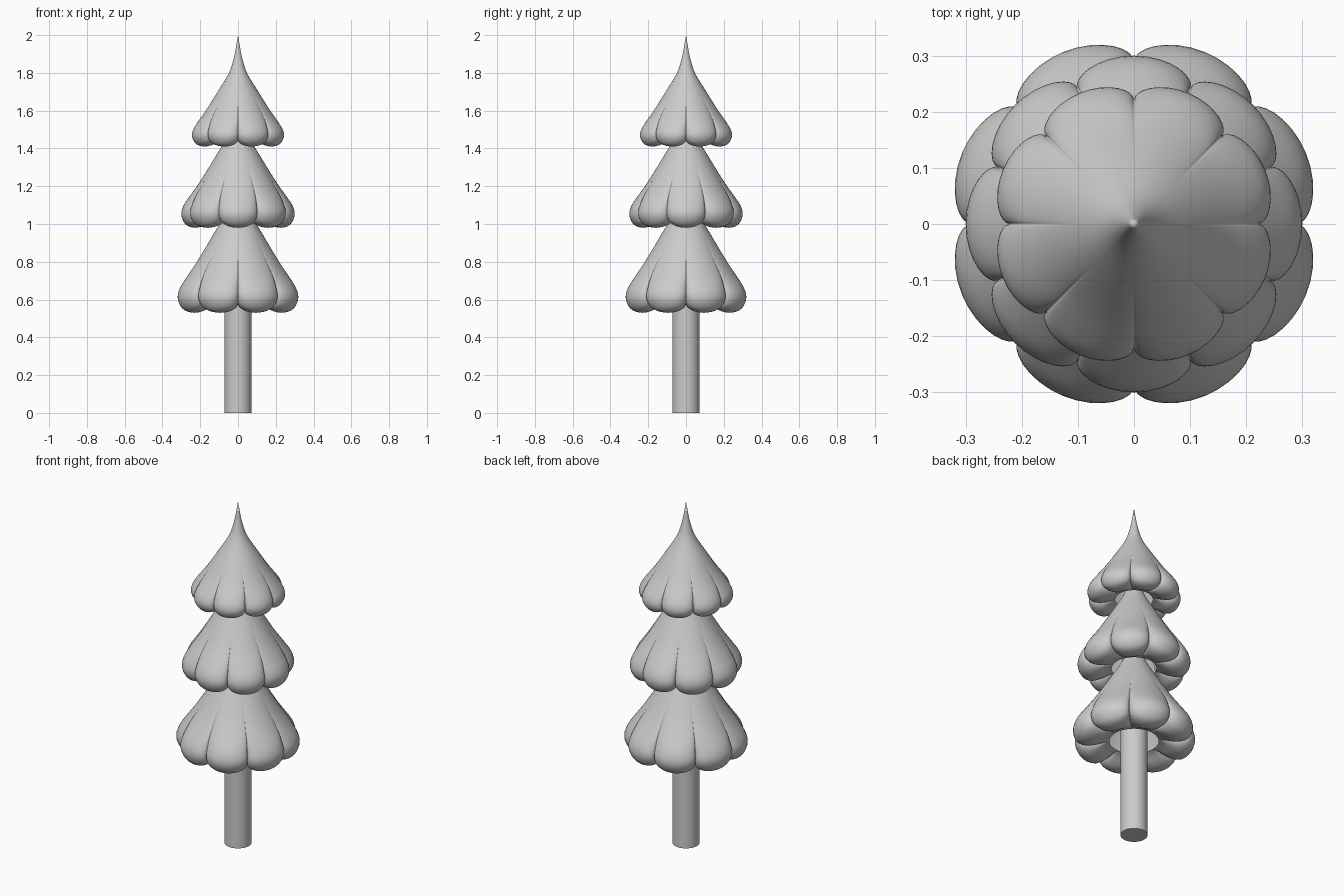
import bpy, bmesh
from math import sin, cos, pi
from mathutils import Vector

if "Cube" in bpy.data.objects:
    bpy.data.objects.remove(bpy.data.objects["Cube"])

# Skirt profiles (radius, height above lowest point): over a lobe and in the groove between lobes
UPPER = [(.01, .53), (.024, .46), (.05, .385), (.105, .295)]
LOBE = UPPER + [(.17, .195), (.215, .135), (.243, .095), (.253, .06), (.245, .03),
                (.225, .008), (.19, 0), (.155, .008), (.125, .024), (.10, .034)]
GROOVE = UPPER + [(.165, .195), (.202, .135), (.217, .09), (.221, .07), (.217, .052),
                  (.204, .041), (.18, .037), (.15, .035), (.12, .035), (.10, .034)]
APEX = .59
LOBES, SEG = 8, 16


def smooth_profile(pts, sub=3):
    """Catmull-Rom curve through the profile points."""
    p = [Vector(q) for q in pts]
    p = [Vector((0, APEX))] + p + [2 * p[-1] - p[-2]]
    out = []
    for i in range(1, len(p) - 2):
        a, b, c, d = p[i - 1:i + 3]
        for k in range(sub):
            t = k / sub
            out.append(.5 * (2 * b + (c - a) * t + (2 * a - 5 * b + 4 * c - d) * t * t
                             + (3 * b - a - 3 * c + d) * t ** 3))
    return out + [p[-2]]


def finish(bm, name, angle=None):
    mesh = bpy.data.meshes.new(name)
    bm.to_mesh(mesh)
    bm.free()
    ob = bpy.data.objects.new(name, mesh)
    bpy.context.collection.objects.link(ob)
    for poly in mesh.polygons:
        poly.use_smooth = True
    if angle:
        bpy.context.view_layer.objects.active = ob
        ob.select_set(True)
        bpy.ops.object.shade_smooth_by_angle(angle=angle)
        ob.select_set(False)
    return ob


def foliage(name, z, rs, hs, turn):
    """Scalloped cone, open around the trunk."""
    bm = bmesh.new()
    # angular samples: each lobe is a half circle in cross-section
    cols = []
    for n in range(LOBES):
        for k in range(SEG):
            phi = -pi / 2 + pi * k / SEG
            cols.append((turn + (n + sin(phi) / 2) * 2 * pi / LOBES, cos(phi)))
    rows = []
    for lo, gr in zip(smooth_profile(LOBE), smooth_profile(GROOVE)):
        row = []
        for th, w in cols:
            r, h = gr.lerp(lo, w)
            row.append(bm.verts.new((r * rs * cos(th), r * rs * sin(th), z + h * hs)))
        rows.append(row)
    tip = bm.verts.new((0, 0, z + APEX * hs))
    n = len(cols)
    for i in range(n):
        j = (i + 1) % n
        bm.faces.new((tip, rows[0][i], rows[0][j]))
        for a, b in zip(rows, rows[1:]):
            bm.faces.new((a[i], b[i], b[j], a[j]))
    return finish(bm, name)


# Trunk
bm = bmesh.new()
bmesh.ops.create_cone(bm, cap_ends=True, segments=48, radius1=.072, radius2=.072, depth=.9)
bmesh.ops.translate(bm, verts=bm.verts, vec=(0, 0, .45))
finish(bm, "trunk", angle=pi / 6)

# Three foliage tiers, the middle one turned half a lobe
foliage("foliage_bottom", .53, 1.31, 1.37, pi / 8)
foliage("foliage_middle", .98, 1.186, 1.25, 0)
foliage("foliage_top", 1.41, 1.0, 1.0, pi / 8)
